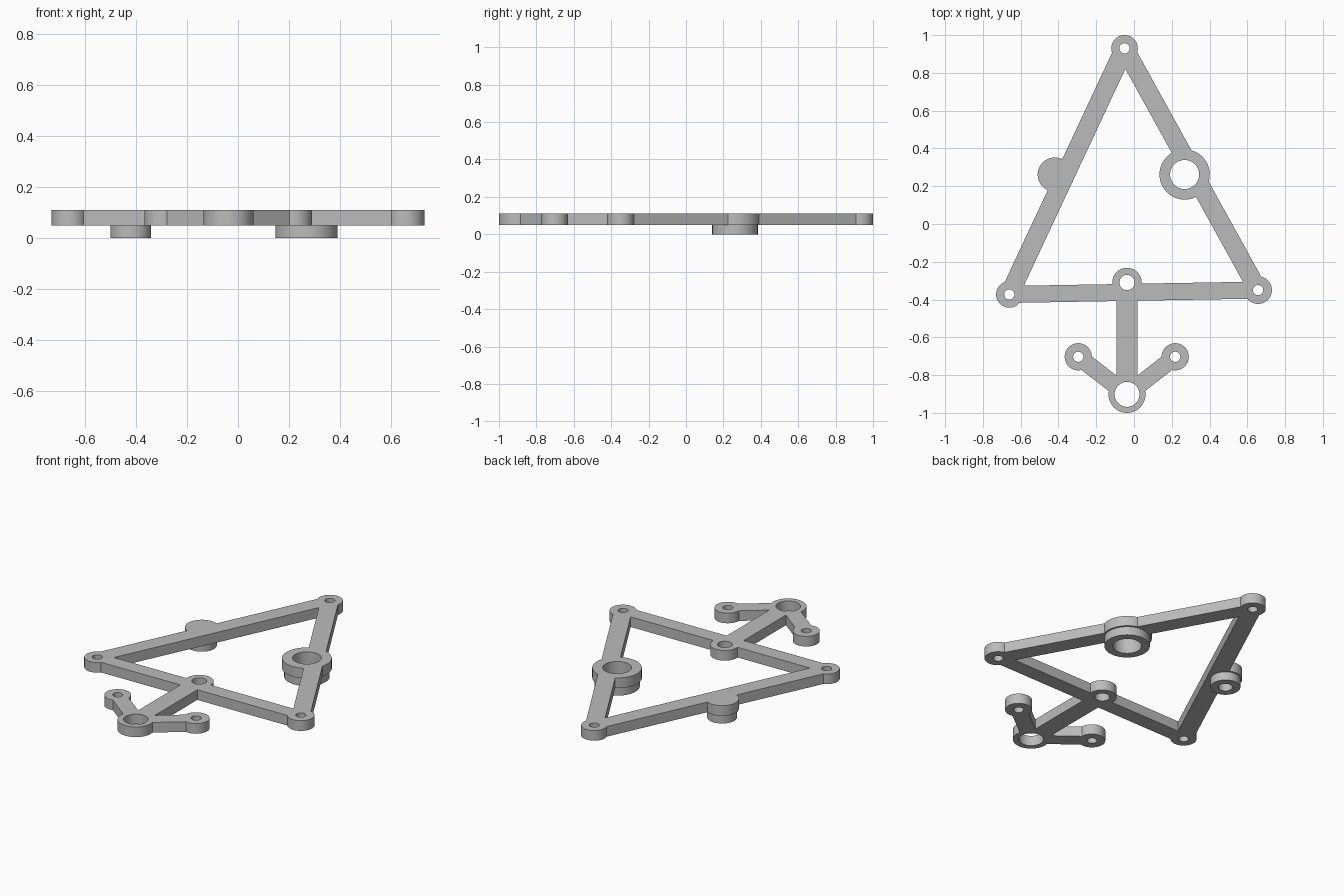
import bpy, bmesh, math
from mathutils import Matrix, Vector

if "Cube" in bpy.data.objects:
    bpy.data.objects.remove(bpy.data.objects["Cube"])

Z0, Z1 = 0.05, 0.11          # underside and top of the flat frame

grey = bpy.data.materials.new("plain_grey")
grey.use_nodes = True
grey.diffuse_color = (0.5, 0.5, 0.5, 1)
grey.node_tree.nodes["Principled BSDF"].inputs["Base Color"].default_value = (0.5, 0.5, 0.5, 1)


def finish(bm, name):
    mesh = bpy.data.meshes.new(name)
    bm.to_mesh(mesh)
    bm.free()
    mesh.materials.append(grey)
    obj = bpy.data.objects.new(name, mesh)
    bpy.context.collection.objects.link(obj)
    return obj


def cylinder(name, x, y, r, z0, z1):
    bm = bmesh.new()
    bmesh.ops.create_cone(bm, cap_ends=True, segments=64, radius1=r, radius2=r,
                          depth=z1 - z0, matrix=Matrix.Translation((x, y, (z0 + z1) / 2)))
    return finish(bm, name)


def bar(name, a, b, half):
    a, b = Vector(a), Vector(b)
    d, mid = b - a, (a + b) / 2
    bm = bmesh.new()
    bmesh.ops.create_cube(bm, size=1, matrix=Matrix.Translation((mid.x, mid.y, (Z0 + Z1) / 2))
                          @ Matrix.Rotation(math.atan2(d.y, d.x), 4, 'Z')
                          @ Matrix.Diagonal((d.length, 2 * half, Z1 - Z0, 1)))
    return finish(bm, name)


def combine(base, other, operation):
    mod = base.modifiers.new(operation.lower(), 'BOOLEAN')
    mod.operation, mod.solver, mod.object = operation, 'EXACT', other
    bpy.context.view_layer.objects.active = base
    bpy.ops.object.modifier_apply(modifier=mod.name)
    bpy.data.objects.remove(other)


def smooth(obj):
    bpy.ops.object.select_all(action='DESELECT')
    obj.select_set(True)
    bpy.context.view_layer.objects.active = obj
    bpy.ops.object.shade_smooth_by_angle(angle=math.radians(30))


# Eyelets: centre, outer radius, hole radius
eyelets = {
    "apex": ((-0.05, 0.93), 0.07, 0.027),
    "right": ((-0.66, -0.373), 0.07, 0.027),
    "left": ((0.657, -0.35), 0.073, 0.027),
    "middle": ((-0.037, -0.31), 0.078, 0.04),
    "foot": ((-0.037, -0.902), 0.098, 0.066),
    "right_arm": ((-0.295, -0.703), 0.072, 0.027),
    "left_arm": ((0.218, -0.703), 0.072, 0.027),
    "ring": ((0.268, 0.262), 0.133, 0.077),
    "side": ((-0.42, 0.262), 0.09, 0),
}
# Bars join pairs of eyelets
bars = [("apex", "right", 0.05), ("apex", "left", 0.049), ("right", "left", 0.045),
        ("middle", "foot", 0.055), ("foot", "right_arm", 0.045), ("foot", "left_arm", 0.045)]

# Flat frame: bars and bosses fused, then drilled
frame = None
solids = [bar("bar", eyelets[a][0], eyelets[b][0], h) for a, b, h in bars]
solids += [cylinder("boss", *c, r, Z0, Z1) for c, r, h in eyelets.values()]
frame = solids[0]
frame.name = "bracket_frame"
for solid in solids[1:]:
    combine(frame, solid, 'UNION')
for c, r, h in eyelets.values():
    if h:
        combine(frame, cylinder("drill", *c, h, Z0 - 0.1, Z1 + 0.1), 'DIFFERENCE')
smooth(frame)

# Spacer collars under the frame
for name, key, r, h in (("ring_collar", "ring", 0.122, 0.077), ("side_collar", "side", 0.08, 0.038)):
    c = eyelets[key][0]
    collar = cylinder(name, *c, r, 0, Z0)
    combine(collar, cylinder("drill", *c, h, -0.1, Z1 + 0.1), 'DIFFERENCE')
    smooth(collar)
